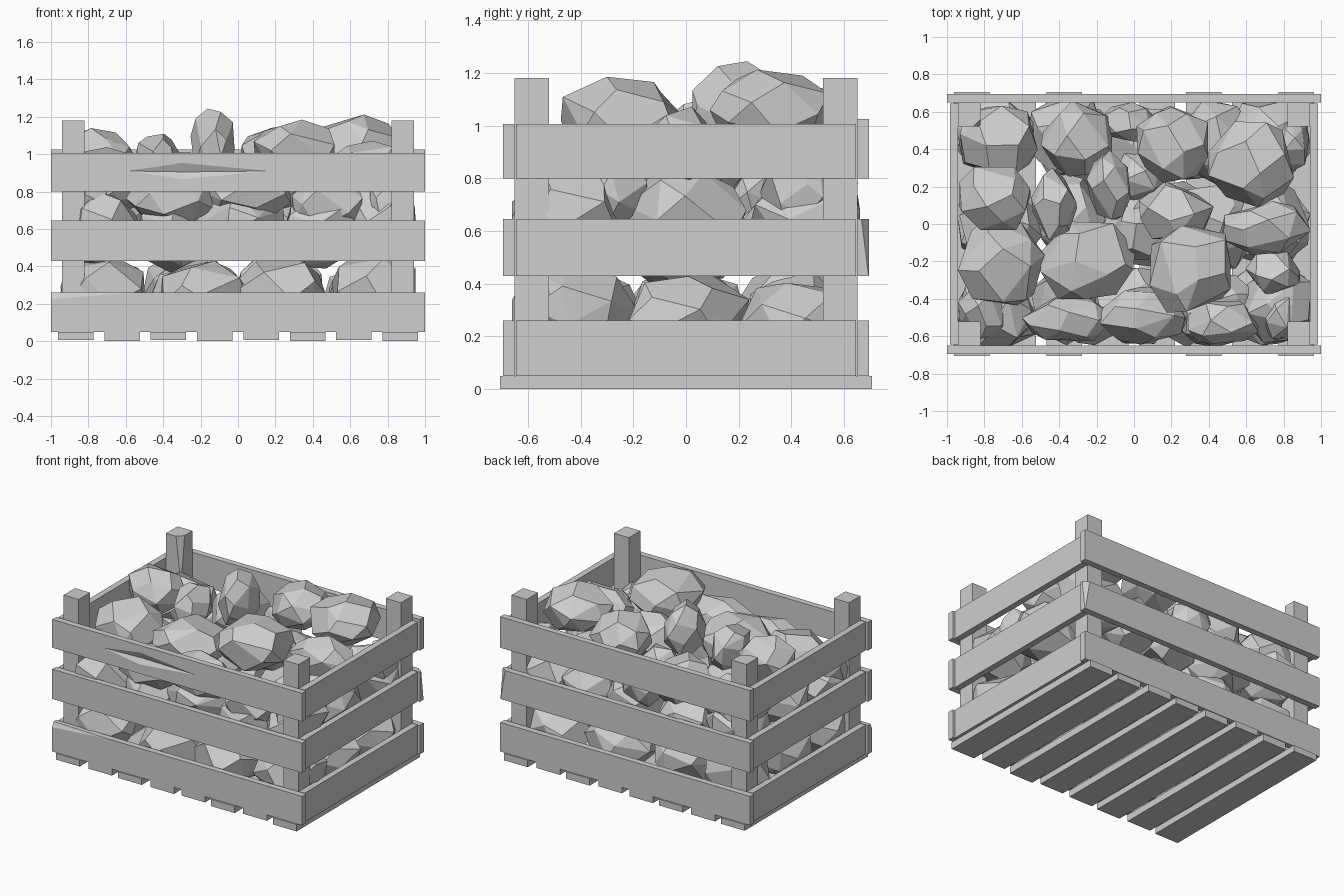
import bpy, bmesh, math, random
from mathutils import Vector

cube = bpy.data.objects.get("Cube")
if cube:
    bpy.data.objects.remove(cube)
random.seed(7)

grey = bpy.data.materials.new("plain_grey")
grey.use_nodes = True
grey.diffuse_color = (0.62, 0.62, 0.62, 1)
grey.node_tree.nodes["Principled BSDF"].inputs["Base Color"].default_value = (0.62, 0.62, 0.62, 1)


def finish(name, bm):
    bmesh.ops.recalc_face_normals(bm, faces=bm.faces)
    mesh = bpy.data.meshes.new(name)
    bm.to_mesh(mesh)
    bm.free()
    mesh.materials.append(grey)
    obj = bpy.data.objects.new(name, mesh)
    bpy.context.collection.objects.link(obj)
    return obj


def board(name, x, y, z, cut=None):
    """Box from three (low, high) ranges; cut = (point, normal) plane off a corner."""
    bm = bmesh.new()
    bmesh.ops.create_cube(bm, size=1)
    for v in bm.verts:
        v.co = [r[0] if c < 0 else r[1] for c, r in zip(v.co, (x, y, z))]
    if cut:
        bmesh.ops.bisect_plane(bm, geom=bm.verts[:] + bm.edges[:] + bm.faces[:],
                               plane_co=cut[0], plane_no=cut[1], clear_outer=True)
        bmesh.ops.holes_fill(bm, edges=[e for e in bm.edges if e.is_boundary])
    return finish(name, bm)


def rock(name, centre, radii, points=22):
    """Faceted boulder: hull of jittered, evenly spread points, coplanar faces merged."""
    bm = bmesh.new()
    spin = random.uniform(0, math.tau)
    for i in range(points):
        h = 1 - 2 * (i + 0.5) / points
        a = spin + i * 2.4 + random.uniform(-0.35, 0.35)
        r = math.sqrt(1 - h * h)
        d = Vector((r * math.cos(a), r * math.sin(a), h)) * random.uniform(0.96, 1.1)
        bm.verts.new([c + k * s for c, k, s in zip(centre, d, radii)])
    hull = bmesh.ops.convex_hull(bm, input=bm.verts)
    loose = {g for g in hull["geom_interior"] + hull["geom_unused"]
             if isinstance(g, bmesh.types.BMVert)}
    bmesh.ops.delete(bm, geom=list(loose), context="VERTS")
    bmesh.ops.dissolve_limit(bm, angle_limit=math.radians(16),
                             verts=bm.verts, edges=bm.edges)
    # Keep the boulder above the floor and inside the front and back walls
    for v in bm.verts:
        v.co.y = max(-0.66, min(0.66, v.co.y))
        v.co.x = max(-0.95, min(0.95, v.co.x))
        v.co.z = max(0.05, v.co.z)
    return finish(name, bm)


# Floor boards, a few reaching slightly past the walls
for i in range(8):
    x = -0.868 + i * 0.248
    end = 0.705 if i in (0, 2, 5, 7) else 0.69
    board(f"floor_board_{i + 1}", (x - 0.095, x + 0.095), (-end, end),
          (0 if i % 2 else 0.005, 0.05))

# Wall boards in three tiers
tiers = {"lower": (0.05, 0.26), "middle": (0.43, 0.645), "upper": (0.8, 1.005)}
walls = {}
for tier, z in tiers.items():
    front_cut = back_cut = None
    if tier == "lower":
        front_cut = ((-1, -0.695, 0.225), (-0.035, -0.95, 0.45))
    if tier == "middle":
        back_cut = ((0.985, 0.695, 0.5), (0.6, 0.8, 0.1))
    top = z[1] + (0.02 if tier == "upper" else 0)
    walls[tier] = board(f"{tier}_front_board", (-1, 1), (-0.695, -0.65), z, front_cut)
    board(f"{tier}_back_board", (-1, 1), (0.65, 0.695), (z[0], top), back_cut)
    for side, s in (("left", 1), ("right", -1)):
        board(f"{tier}_{side}_board", sorted((s * 0.94, s * 0.985)), (-0.645, 0.645), z)

# Long chip gouged in the upper front board
bm = bmesh.new()
for p in ((-0.6, 0.91), (-0.3, 0.955), (0.18, 0.91), (-0.3, 0.865)):
    bm.verts.new((p[0], -0.696, p[1]))
bm.verts.new((-0.28, -0.672, 0.905))
bmesh.ops.convex_hull(bm, input=bm.verts)
chip = finish("chip_cutter", bm)
chip.hide_render = True
gouge = walls["upper"].modifiers.new("chip", "BOOLEAN")
gouge.operation = "DIFFERENCE"
gouge.solver = "EXACT"
gouge.object = chip
# Bake the cut and drop the cutter
bpy.context.view_layer.update()
baked = bpy.data.meshes.new_from_object(
    walls["upper"].evaluated_get(bpy.context.evaluated_depsgraph_get()))
walls["upper"].modifiers.clear()
walls["upper"].data = baked
bpy.data.objects.remove(chip)

# Corner posts, one with a split inner corner
for side, s in (("left", 1), ("right", -1)):
    for end, t in (("front", -1), ("back", 1)):
        split = None
        if s < 0 and t > 0:
            split = ((-0.86, 0.52, 1.18), (0.7, -0.7, 0.08))
        board(f"{end}_{side}_post", sorted((s * 0.82, s * 0.94)),
              sorted((t * 0.52, t * 0.65)), (0.05, 1.18), split)

# Two buried layers of rocks, the upper one staggered over the lower
layers = {
    "bottom": ((-0.70, -0.24, 0.24, 0.70), 0.26, 0.25),
    "middle": ((-0.73, -0.38, 0.04, 0.42, 0.74), 0.62, 0.22),
}
for layer, (columns, z, width) in layers.items():
    for i, x in enumerate(columns):
        for k in (-1, 0, 1):
            j = [random.uniform(-0.04, 0.04) for _ in range(3)]
            rock(f"{layer}_rock_{i * 3 + k + 2}", (x + j[0], k * 0.44 + j[1], z + j[2]),
                 (width * random.uniform(0.92, 1.08), random.uniform(0.21, 0.25),
                  random.uniform(0.18, 0.21)))

# Top rocks: x, y, half width, half depth, half height, peak
heap = [
    (-.73, .45, .22, .20, .18, .96), (-.30, .45, .20, .21, .18, .99),
    (.21, .42, .21, .20, .15, 1.15), (.63, .33, .24, .23, .16, 1.21),
    (-.75, .14, .20, .19, .17, 1.14), (-.43, .10, .12, .19, .16, 1.12),
    (-.13, .20, .12, .18, .19, 1.24), (-.71, -.21, .24, .24, .18, 1.03),
    (-.24, -.20, .25, .23, .17, 1.02), (.21, .06, .21, .16, .17, 1.02),
    (.30, -.24, .25, .24, .18, 1.19), (.70, -.02, .24, .14, .16, 1.07),
    (.75, -.26, .15, .13, .16, .92), (-.80, -.47, .14, .15, .17, .88),
    (-.35, -.51, .24, .13, .15, .92), (.05, -.49, .24, .15, .16, .97),
    (.47, -.52, .20, .13, .16, .90), (.79, -.48, .11, .15, .17, .86),
    (.85, .42, .09, .14, .16, .93), (-.03, .54, .16, .11, .16, .92),
    (.03, .25, .15, .14, .16, .90), (.02, -.05, .15, .16, .16, .90),
]
for i, (x, y, rx, ry, rz, peak) in enumerate(heap):
    rock(f"top_rock_{i + 1}", (x, y, peak - rz), (rx, ry, rz))
